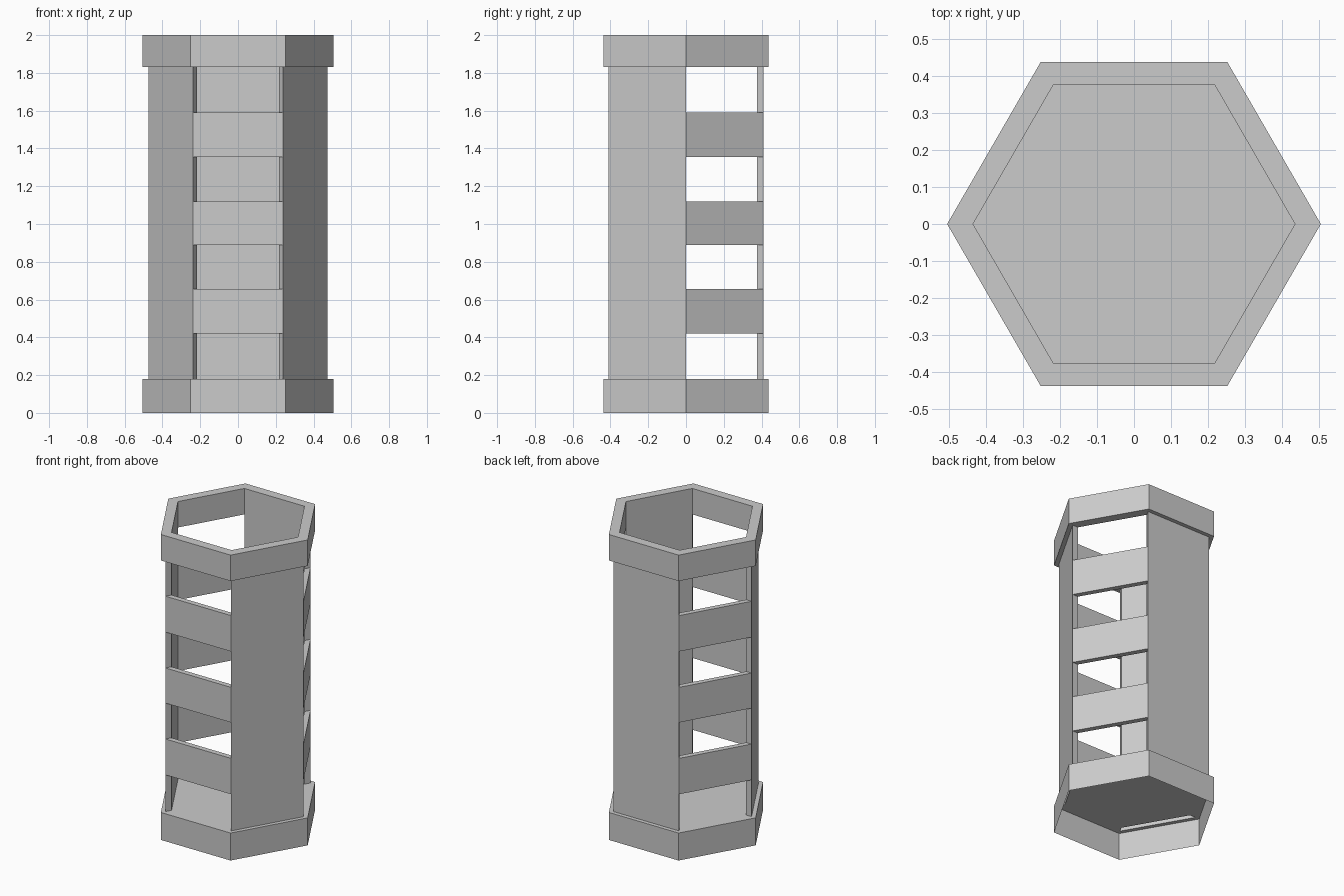
import bpy, bmesh, math

if "Cube" in bpy.data.objects:
    bpy.data.objects.remove(bpy.data.objects["Cube"])

R_RIM, R_OUT, R_IN = 0.505, 0.475, 0.435      # rim, tube outside, tube inside
Z_FLOOR, Z_RIM, Z_TOP = 0.18, 1.83, 2.0
BARS = [(0.42, 0.655), (0.89, 1.12), (1.355, 1.59)]
ALL, OPEN, SOLID = range(6), (0, 2, 4), (1, 3, 5)


def pt(r, k, z):
    a = math.radians(60 * k)
    return (r * math.cos(a), r * math.sin(a), z)


def sweep(bm, profile, sides):
    """Sweep an (r, z) profile along the given hexagon sides."""
    for s in sides:
        for (ra, za), (rb, zb) in zip(profile, profile[1:]):
            face(bm, [pt(ra, s, za), pt(ra, s + 1, za), pt(rb, s + 1, zb), pt(rb, s, zb)])


def face(bm, points):
    bm.faces.new([bm.verts.new(p) for p in points])


def finish(bm, name):
    bmesh.ops.remove_doubles(bm, verts=bm.verts, dist=0.0005)
    mesh = bpy.data.meshes.new(name)
    bm.to_mesh(mesh)
    bm.free()
    bpy.context.collection.objects.link(bpy.data.objects.new(name, mesh))


# Base: hollow skirt, ledge and floor, open beneath the hollow panels
bm = bmesh.new()
sweep(bm, [(R_RIM, 0), (R_RIM, Z_FLOOR), (R_OUT, Z_FLOOR)], ALL)
sweep(bm, [(R_OUT, Z_FLOOR), (R_IN, Z_FLOOR)], OPEN)
face(bm, [pt(R_IN, k, Z_FLOOR) for k in ALL])
finish(bm, "base")

# Solid panels on alternate sides, with mitred ends showing in the openings
bm = bmesh.new()
sweep(bm, [(R_OUT, Z_FLOOR), (R_OUT, Z_RIM)], SOLID)
sweep(bm, [(R_IN, Z_RIM), (R_IN, Z_FLOOR)], SOLID)
edges = [Z_FLOOR] + [z for bar in BARS for z in bar] + [Z_RIM]
for k in ALL:
    for z0, z1 in zip(edges[::2], edges[1::2]):
        cap = [pt(R_OUT, k, z0), pt(R_IN, k, z0), pt(R_IN, k, z1), pt(R_OUT, k, z1)]
        face(bm, cap if k % 2 == 0 else cap[::-1])
finish(bm, "side_panels")

# Cross bars on the open sides
bm = bmesh.new()
for z0, z1 in BARS:
    sweep(bm, [(R_OUT, z0), (R_OUT, z1), (R_IN, z1), (R_IN, z0), (R_OUT, z0)], OPEN)
finish(bm, "cross_bars")

# Top rim
bm = bmesh.new()
sweep(bm, [(R_OUT, Z_RIM), (R_RIM, Z_RIM), (R_RIM, Z_TOP), (R_IN, Z_TOP), (R_IN, Z_RIM)], ALL)
sweep(bm, [(R_IN, Z_RIM), (R_OUT, Z_RIM)], OPEN)
finish(bm, "top_rim")
